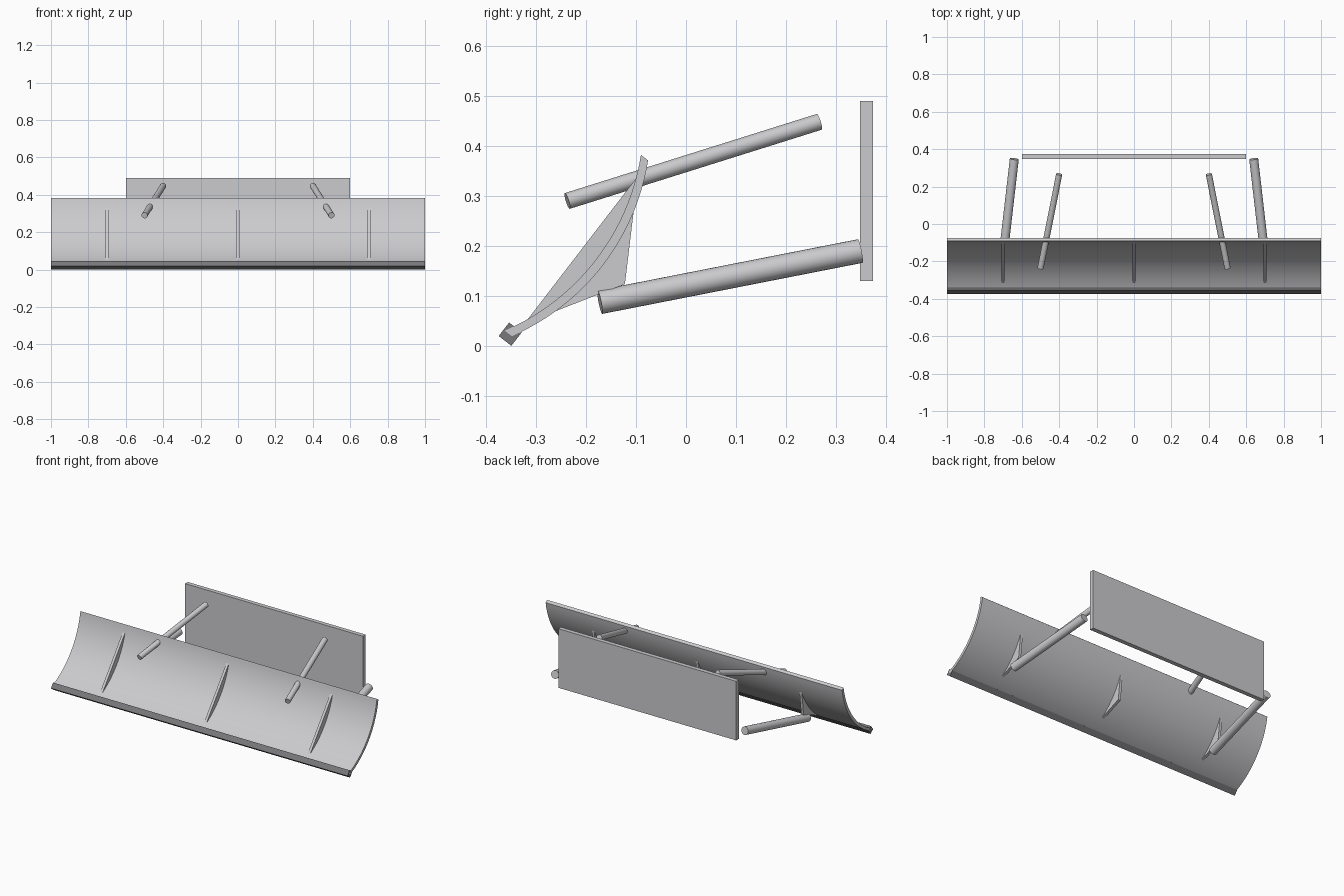
import bpy
import bmesh
import math
from mathutils import Vector

cube = bpy.data.objects.get("Cube")
if cube:
    bpy.data.objects.remove(cube, do_unlink=True)


def make_material(name, color):
    mat = bpy.data.materials.new(name)
    mat.use_nodes = True
    mat.diffuse_color = color
    mat.node_tree.nodes["Principled BSDF"].inputs["Base Color"].default_value = color
    return mat


steel = make_material("light steel", (0.6, 0.6, 0.62, 1))
dark = make_material("dark steel", (0.19, 0.19, 0.2, 1))


def finish(obj, mat, smooth=False):
    obj.data.materials.append(mat)
    if smooth:
        bpy.ops.object.select_all(action="DESELECT")
        obj.select_set(True)
        bpy.context.view_layer.objects.active = obj
        bpy.ops.object.shade_smooth_by_angle(angle=math.radians(30))
    return obj


def extrude_profile(name, profile, x, width, mat, smooth=False):
    """Extrude a closed (y, z) outline along x, centred on x."""
    bm = bmesh.new()
    face = bm.faces.new([bm.verts.new((x - width / 2, y, z)) for y, z in profile])
    out = bmesh.ops.extrude_face_region(bm, geom=[face])
    moved = [v for v in out["geom"] if isinstance(v, bmesh.types.BMVert)]
    bmesh.ops.translate(bm, verts=moved, vec=(width, 0, 0))
    bmesh.ops.recalc_face_normals(bm, faces=bm.faces)
    mesh = bpy.data.meshes.new(name)
    bm.to_mesh(mesh)
    bm.free()
    obj = bpy.data.objects.new(name, mesh)
    bpy.context.collection.objects.link(obj)
    return finish(obj, mat, smooth)


def rod(name, start, end, radius):
    start, end = Vector(start), Vector(end)
    axis = end - start
    bpy.ops.mesh.primitive_cylinder_add(vertices=24, radius=radius, depth=axis.length,
                                        location=(start + end) / 2)
    obj = bpy.context.object
    obj.name = name
    obj.rotation_euler = axis.to_track_quat("Z", "Y").to_euler()
    return finish(obj, steel, smooth=True)


# Curved blade: circular arc bulging backwards from its chord
bottom, top = Vector((-0.362, 0.031)), Vector((-0.09, 0.382))
chord = top - bottom
along = chord.normalized()
back = Vector((along.y, -along.x))
half, sag = chord.length / 2, 0.057
radius = (half ** 2 + sag ** 2) / (2 * sag)
spread = math.asin(half / radius)
steps = 24
front_curve = []
for i in range(steps + 1):
    a = spread * (2 * i / steps - 1)
    offset = radius * math.cos(a) - (radius - sag)
    front_curve.append((bottom + top) / 2 + along * radius * math.sin(a) + back * offset)
back_curve = [p + back * 0.018 for p in reversed(front_curve)]
extrude_profile("blade", front_curve + back_curve, 0, 2, steel, smooth=True)

# Cutting edge along the blade's foot
centre = Vector((-0.351, 0.024))
edge = [centre + along * 0.017 * s + back * 0.016 * t
        for s, t in ((-1, -1), (1, -1), (1, 1), (-1, 1))]
extrude_profile("cutting_edge", edge, 0, 2, dark)

# Triangular stiffening ribs
for side, x in (("right", -0.7), ("centre", 0), ("left", 0.7)):
    extrude_profile("rib_" + side, [(-0.096, 0.34), (-0.322, 0.046), (-0.122, 0.124)],
                    x, 0.016, steel)

# Push arms and tilt struts on both sides
for side, s in (("left", 1), ("right", -1)):
    rod("push_arm_" + side, (0.7 * s, -0.172, 0.088), (0.64 * s, 0.348, 0.19), 0.024)
    rod("tilt_strut_" + side, (0.5 * s, -0.237, 0.29), (0.4 * s, 0.266, 0.448), 0.0165)

# Rear mounting plate
extrude_profile("mounting_plate", [(0.347, 0.13), (0.373, 0.13), (0.373, 0.49), (0.347, 0.49)],
                0, 1.2, steel)
